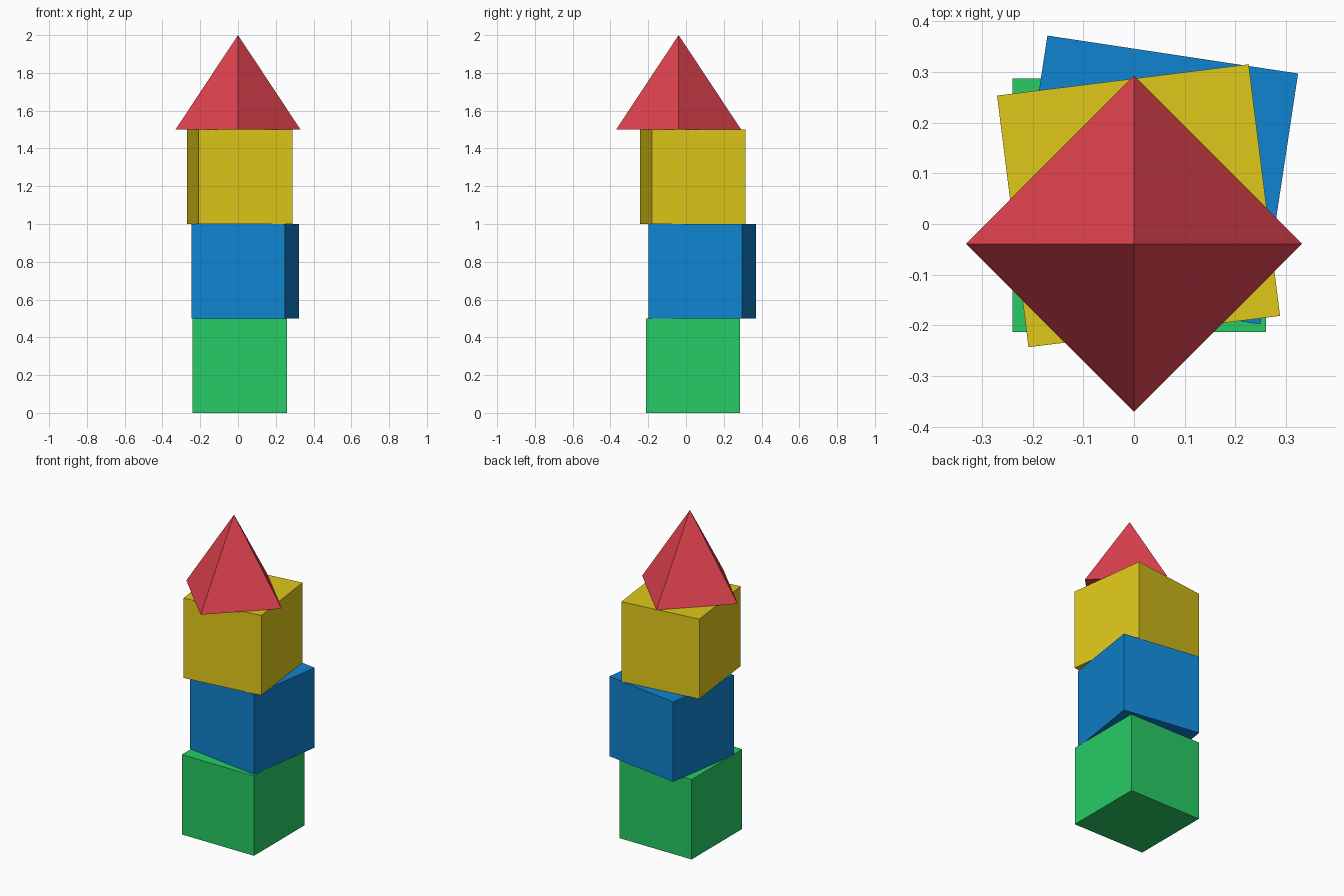
import bpy
from math import radians

if "Cube" in bpy.data.objects:
    bpy.data.objects.remove(bpy.data.objects["Cube"])


def paint(obj, name, color):
    obj.name = name
    mat = bpy.data.materials.new(name + "_paint")
    mat.diffuse_color = (*color, 1)
    mat.use_nodes = True
    mat.node_tree.nodes["Principled BSDF"].inputs["Base Color"].default_value = mat.diffuse_color
    obj.data.materials.append(mat)


# Stacked toy blocks: name, x, y, turn in degrees, color
blocks = [
    ("green_block", 0.01, 0.037, 0.0, (0.02, 0.60, 0.13)),
    ("blue_block", 0.039, 0.087, -8.6, (0.005, 0.23, 0.63)),
    ("yellow_block", 0.009, 0.036, 7.1, (0.74, 0.58, 0.01)),
]
SIZE = 0.5
for i, (name, x, y, turn, color) in enumerate(blocks):
    bpy.ops.mesh.primitive_cube_add(
        size=SIZE, location=(x, y, SIZE * (i + 0.5)), rotation=(0, 0, radians(turn)))
    paint(bpy.context.object, name, color)

# Pyramid roof with its corners on the axes
bpy.ops.mesh.primitive_cone_add(
    vertices=4, radius1=0.331, radius2=0, depth=0.5, location=(0, -0.039, 1.75))
paint(bpy.context.object, "pyramid_roof", (0.75, 0.055, 0.08))
